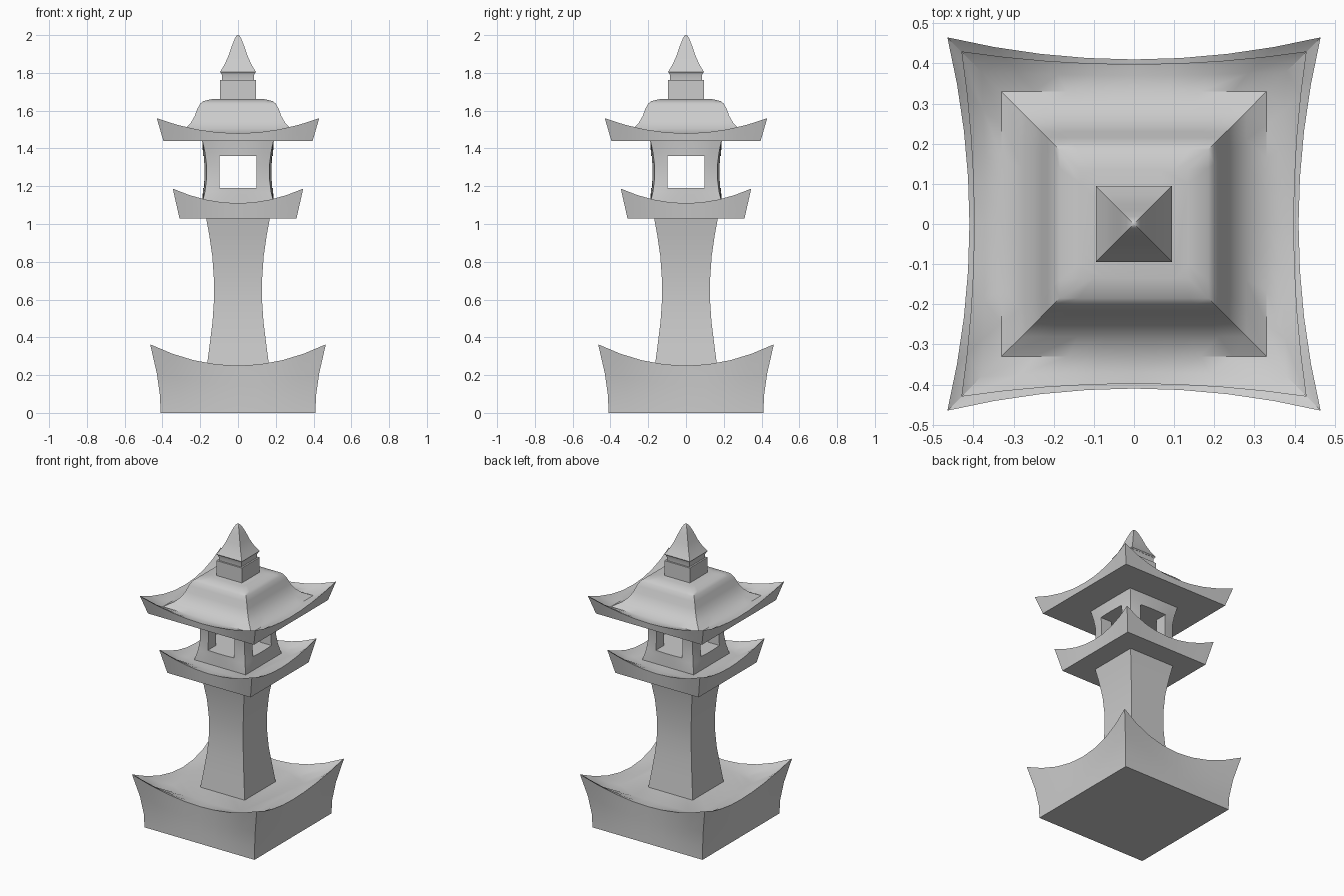
import bpy, bmesh, math

if "Cube" in bpy.data.objects:
    bpy.data.objects.remove(bpy.data.objects["Cube"])

SEG = 8  # segments along each side of a square ring


def ring(bm, mid, corner, z_mid, z_corner):
    """Square ring whose sides bow between the middle and the corners."""
    verts = []
    for k in range(4):
        c, s = round(math.cos(k * math.pi / 2)), round(math.sin(k * math.pi / 2))
        for i in range(SEG):
            t = -1 + 2 * i / SEG
            x, y = corner * t, -(mid + (corner - mid) * t * t)
            z = z_mid + (z_corner - z_mid) * t * t
            verts.append(bm.verts.new((c * x - s * y, s * x + c * y, z)))
    return verts


def loft(name, rings, angle=35):
    """Join square rings bottom to top and cap both ends."""
    bm = bmesh.new()
    loops = [ring(bm, *r) for r in rings]
    n = 4 * SEG
    for a, b in zip(loops, loops[1:]):
        for i in range(n):
            j = (i + 1) % n
            bm.faces.new((a[i], a[j], b[j], b[i]))
    bm.faces.new(loops[0][::-1])
    bm.faces.new(loops[-1])
    bmesh.ops.recalc_face_normals(bm, faces=bm.faces)
    me = bpy.data.meshes.new(name)
    bm.to_mesh(me)
    bm.free()
    ob = bpy.data.objects.new(name, me)
    bpy.context.collection.objects.link(ob)
    bpy.ops.object.select_all(action='DESELECT')
    ob.select_set(True)
    bpy.context.view_layer.objects.active = ob
    bpy.ops.object.shade_smooth_by_angle(angle=math.radians(angle))
    return ob


def sq(h, z):
    return (h, h, z, z)


# Dished foot with upswept corners
loft("base", [sq(.41, 0), (.408, .413, .07, .09), (.408, .43, .15, .21),
              (.41, .465, .25, .363), (.37, .395, .246, .285), sq(.32, .243)])

# Waisted column
loft("column", [sq(h, z) for h, z in
                [(.167, .23), (.15, .36), (.135, .48), (.127, .6), (.127, .7),
                 (.136, .83), (.152, .94), (.172, 1.05)]])

# Platform under the lamp chamber
loft("platform", [sq(.31, 1.03), (.317, .345, 1.11, 1.187),
                  (.285, .295, 1.107, 1.13), sq(.25, 1.104)])

# Lamp chamber with pinched corners
chamber = loft("lamp_chamber", [
    (.19, .19, 1.09, 1.09), (.19, .19, 1.11, 1.11), (.186, .175, 1.17, 1.17),
    (.184, .166, 1.24, 1.24), (.184, .166, 1.31, 1.31),
    (.186, .175, 1.38, 1.38), (.19, .19, 1.45, 1.45)])

# Window openings through both axes
for axis, size in (("x", (.6, .195, .17)), ("y", (.195, .6, .17))):
    bpy.ops.mesh.primitive_cube_add(size=1, location=(0, 0, 1.275))
    cut = bpy.context.object
    cut.name = "window_cutter_" + axis
    cut.scale = size
    cut.hide_render = True
    cut.hide_set(True)
    cut.display_type = 'WIRE'
    mod = chamber.modifiers.new("window_" + axis, 'BOOLEAN')
    mod.operation = 'DIFFERENCE'
    mod.solver = 'EXACT'
    mod.object = cut

# Roof: flared eaves, then a concave slope to a small flat top
loft("roof", [sq(.395, 1.44), (.398, .43, 1.48, 1.56), (.37, .38, 1.477, 1.507),
              sq(.33, 1.478), sq(.28, 1.505), sq(.25, 1.535), sq(.23, 1.57),
              sq(.215, 1.61), sq(.2, 1.637), sq(.185, 1.65), sq(.135, 1.662)])

# Finial block, neck and concave spire
loft("finial_block", [sq(.095, 1.65), sq(.095, 1.762)])
loft("finial_neck", [sq(.084, 1.75), sq(.084, 1.785), sq(.09, 1.802)])
loft("finial_spire", [sq(.09, 1.798), sq(.095, 1.805), sq(.071, 1.845),
                      sq(.051, 1.89), sq(.034, 1.94), sq(.018, 1.98),
                      sq(.009, 1.996), sq(.003, 2.0)])
